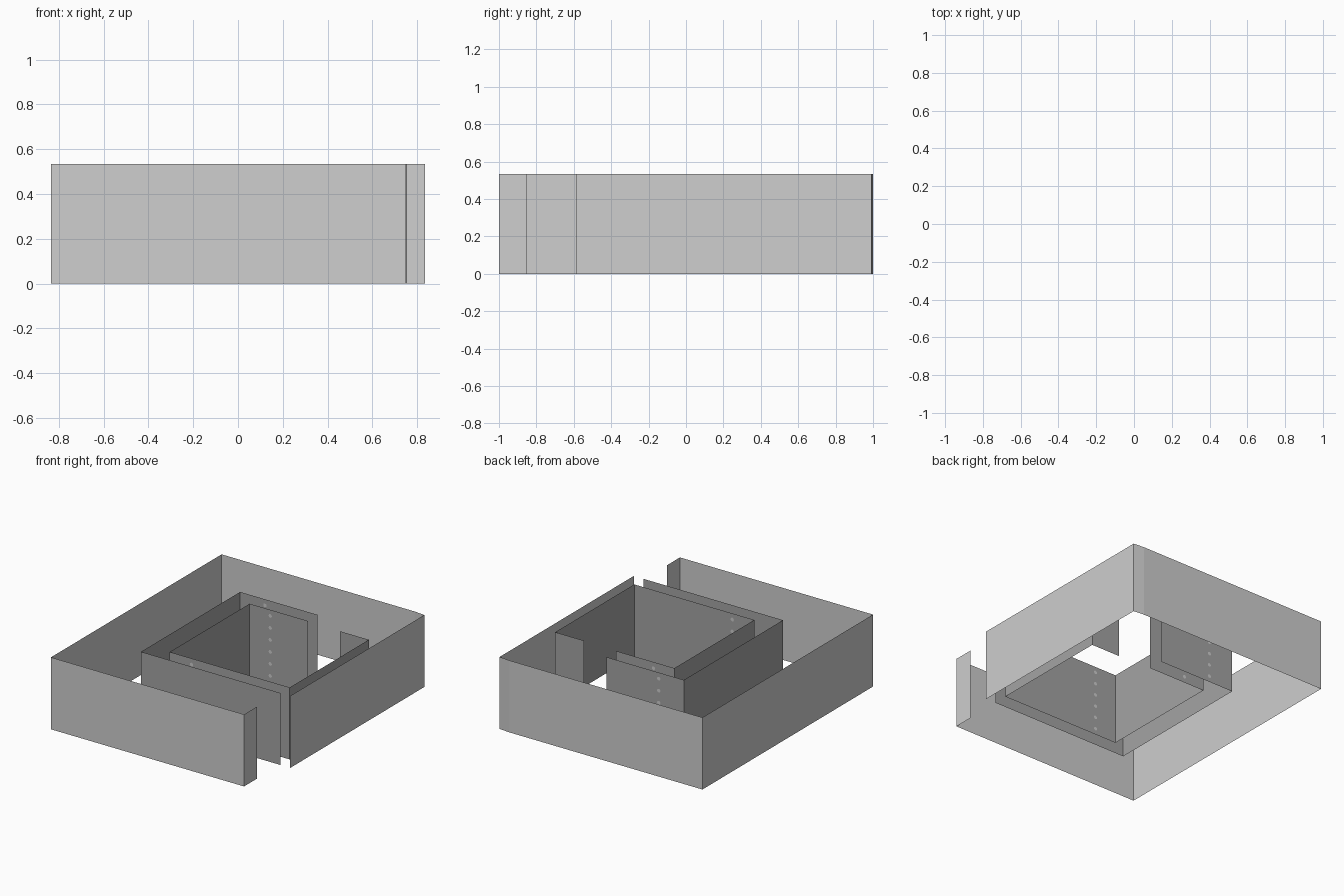
import bpy, bmesh, math
from mathutils import Matrix

if "Cube" in bpy.data.objects:
    bpy.data.objects.remove(bpy.data.objects["Cube"])

H = 0.534  # wall height


def material(name, v):
    m = bpy.data.materials.new(name)
    m.diffuse_color = (v, v, v, 1)
    m.use_nodes = True
    m.node_tree.nodes["Principled BSDF"].inputs["Base Color"].default_value = m.diffuse_color
    return m


light = material("light_grey", 0.62)
dark = material("mid_grey", 0.37)


def finish(name, bm, mat):
    me = bpy.data.meshes.new(name)
    bm.to_mesh(me)
    bm.free()
    me.materials.append(mat)
    ob = bpy.data.objects.new(name, me)
    bpy.context.collection.objects.link(ob)


def wall(name, path, mat):
    """Single-sheet wall raised from a plan path."""
    bm = bmesh.new()
    vs = [bm.verts.new((x, y, 0)) for x, y in path]
    edges = [bm.edges.new(p) for p in zip(vs, vs[1:])]
    ext = bmesh.ops.extrude_edge_only(bm, edges=edges)
    top = [g for g in ext["geom"] if isinstance(g, bmesh.types.BMVert)]
    bmesh.ops.translate(bm, verts=top, vec=(0, 0, H))
    finish(name, bm, mat)


def studs(name, x, y):
    """Column of small flat discs on both sides of a wall."""
    bm = bmesh.new()
    for i in range(6):
        for off in (-0.002, 0.002):
            m = (Matrix.Translation((x, y + off, H * (i + 0.5) / 6))
                 @ Matrix.Rotation(math.pi / 2, 4, 'X'))
            bmesh.ops.create_circle(bm, cap_ends=True, segments=8,
                                    radius=0.014, matrix=m)
    finish(name, bm, light)


# Outer enclosure, open at the front right corner
wall("outer_wall", [(0.75, -0.85), (0.75, -1), (-0.835, -1), (-0.835, 1),
                    (0.75, 1), (0.835, 0.992), (0.835, -0.585)], light)

# Middle wall around the room
wall("middle_wall", [(0.755, -0.58), (-0.39, -0.58), (-0.39, 0.582),
                     (0.247, 0.582)], dark)

# Inner room with a doorway in the back
wall("inner_wall", [(0.247, 0.465), (-0.23, 0.465), (-0.23, -0.472),
                    (0.755, -0.472), (0.755, 0.455), (0.517, 0.455)], dark)

# Stud columns
studs("middle_back_studs", -0.185, 0.582)
studs("inner_back_studs", -0.06, 0.465)
studs("inner_front_studs", -0.05, -0.472)
